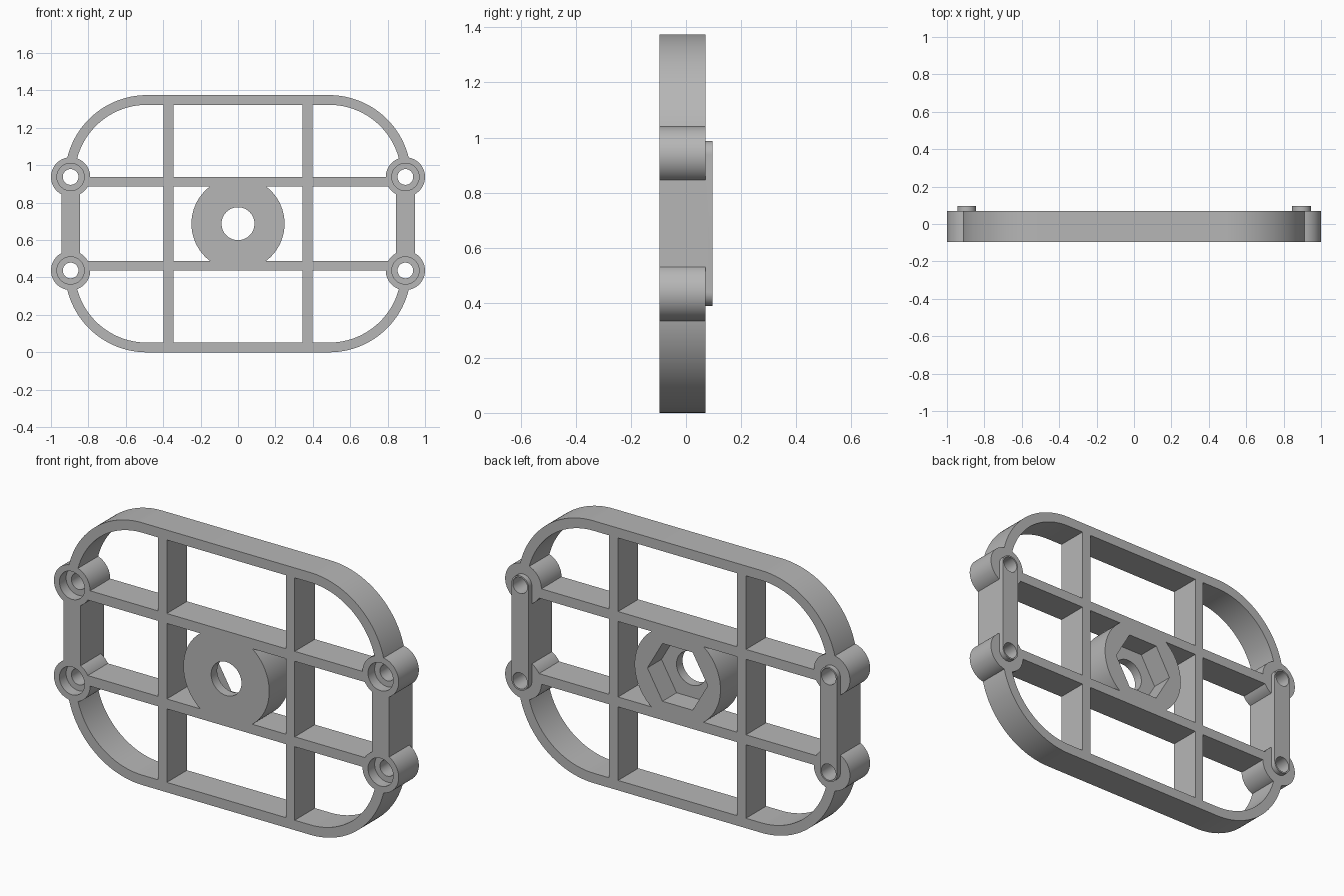
import bpy, bmesh
from math import sin, cos, pi, radians

cube = bpy.data.objects.get("Cube")
if cube:
    bpy.data.objects.remove(cube, do_unlink=True)

grey = bpy.data.materials.new("grey plastic")
grey.use_nodes = True
COLOUR = (0.47, 0.47, 0.47, 1)
grey.diffuse_color = COLOUR
grey.node_tree.nodes["Principled BSDF"].inputs["Base Color"].default_value = COLOUR

FRONT, BACK, TOP = -0.097, 0.07, 0.097
MID = 0.6875                  # height of the centre
WALL = 0.052                  # frame and rib thickness
BOSS_X, BOSS_Z = 0.895, 0.25  # boss offsets from the centre
CORNER, CX = 0.4375, 0.4875   # outer corner radius and its centre


def arc(cx, cz, r, a0, a1, n):
    """Points on an arc, angles in degrees."""
    return [(cx + r * cos(radians(a0 + (a1 - a0) * i / n)),
             cz + r * sin(radians(a0 + (a1 - a0) * i / n))) for i in range(n + 1)]


def circle(cx, cz, r, n=64):
    return arc(cx, cz, r, 0, 360, n)[:-1]


def rect(x0, x1, z0, z1):
    return [(x0, z0), (x1, z0), (x1, z1), (x0, z1)]


def prism(name, profile, y0=FRONT, y1=BACK):
    """Extrude a profile, given about the centre, along y."""
    bm = bmesh.new()
    face = bm.faces.new([bm.verts.new((x, y0, z + MID)) for x, z in profile])
    out = bmesh.ops.extrude_face_region(bm, geom=[face])
    moved = [v for v in out["geom"] if isinstance(v, bmesh.types.BMVert)]
    bmesh.ops.translate(bm, verts=moved, vec=(0, y1 - y0, 0))
    bmesh.ops.recalc_face_normals(bm, faces=bm.faces[:])
    mesh = bpy.data.meshes.new(name)
    bm.to_mesh(mesh)
    bm.free()
    mesh.materials.append(grey)
    ob = bpy.data.objects.new(name, mesh)
    bpy.context.collection.objects.link(ob)
    return ob


def combine(target, others, operation):
    """Apply a boolean with each helper and then discard it."""
    for other in others:
        mod = target.modifiers.new(operation.lower(), "BOOLEAN")
        mod.operation, mod.solver, mod.object = operation, "EXACT", other
        bpy.context.view_layer.objects.active = target
        bpy.ops.object.modifier_apply(modifier=mod.name)
        bpy.data.objects.remove(other, do_unlink=True)


# Outer frame: an arch above and its mirror below
def arch(sign):
    inner = CORNER - WALL
    pts = (arc(CX, BOSS_Z, CORNER, 0, 90, 32) + arc(-CX, BOSS_Z, CORNER, 90, 180, 32)
           + arc(-CX, BOSS_Z, inner, 180, 90, 32) + arc(CX, BOSS_Z, inner, 90, 0, 32))
    return [(x, sign * z) for x, z in pts]


frame = prism("mounting_frame", arch(1))
parts, cutters = [prism("lower_arch", arch(-1))], []

for s, side in ((1, "left"), (-1, "right")):
    x = s * BOSS_X
    # Upright ribs and side bars
    parts.append(prism(side + "_rib", rect(s * 0.371 - WALL / 2, s * 0.371 + WALL / 2,
                                           -MID + 0.02, MID - 0.02)))
    parts.append(prism(side + "_bar", rect(x - 0.05, x + 0.05, -BOSS_Z, BOSS_Z)))
    # Bosses with a stepped hole
    for z in (BOSS_Z, -BOSS_Z):
        parts.append(prism(side + "_boss", circle(x, z, 0.105)))
        cutters.append(prism("counterbore", circle(x, z, 0.073), FRONT - 0.1, FRONT + 0.055))
        cutters.append(prism("screw_hole", circle(x, z, 0.042, 48), FRONT - 0.1, TOP + 0.1))
    # Raised round-ended strip on the back
    strip = arc(x, BOSS_Z, 0.05, 0, 180, 24) + arc(x, -BOSS_Z, 0.05, 180, 360, 24)
    parts.append(prism(side + "_strip", strip, 0.03, TOP))

# Cross ribs
for s in (1, -1):
    z0, z1 = sorted((s * (BOSS_Z - WALL), s * BOSS_Z))
    parts.append(prism("cross_rib", rect(-0.85, 0.85, z0, z1)))

# Hub with a round hole and a hexagonal nut pocket at the back
parts.append(prism("hub", circle(0, 0, 0.249, 96)))
cutters.append(prism("hub_hole", circle(0, 0, 0.088), FRONT - 0.1, BACK + 0.1))
cutters.append(prism("nut_pocket", circle(0, 0, 0.175, 6), FRONT + 0.05, BACK + 0.1))

combine(frame, parts, "UNION")
combine(frame, cutters, "DIFFERENCE")

bpy.ops.object.select_all(action="DESELECT")
frame.select_set(True)
bpy.context.view_layer.objects.active = frame
bpy.ops.object.shade_smooth_by_angle(angle=radians(30))
